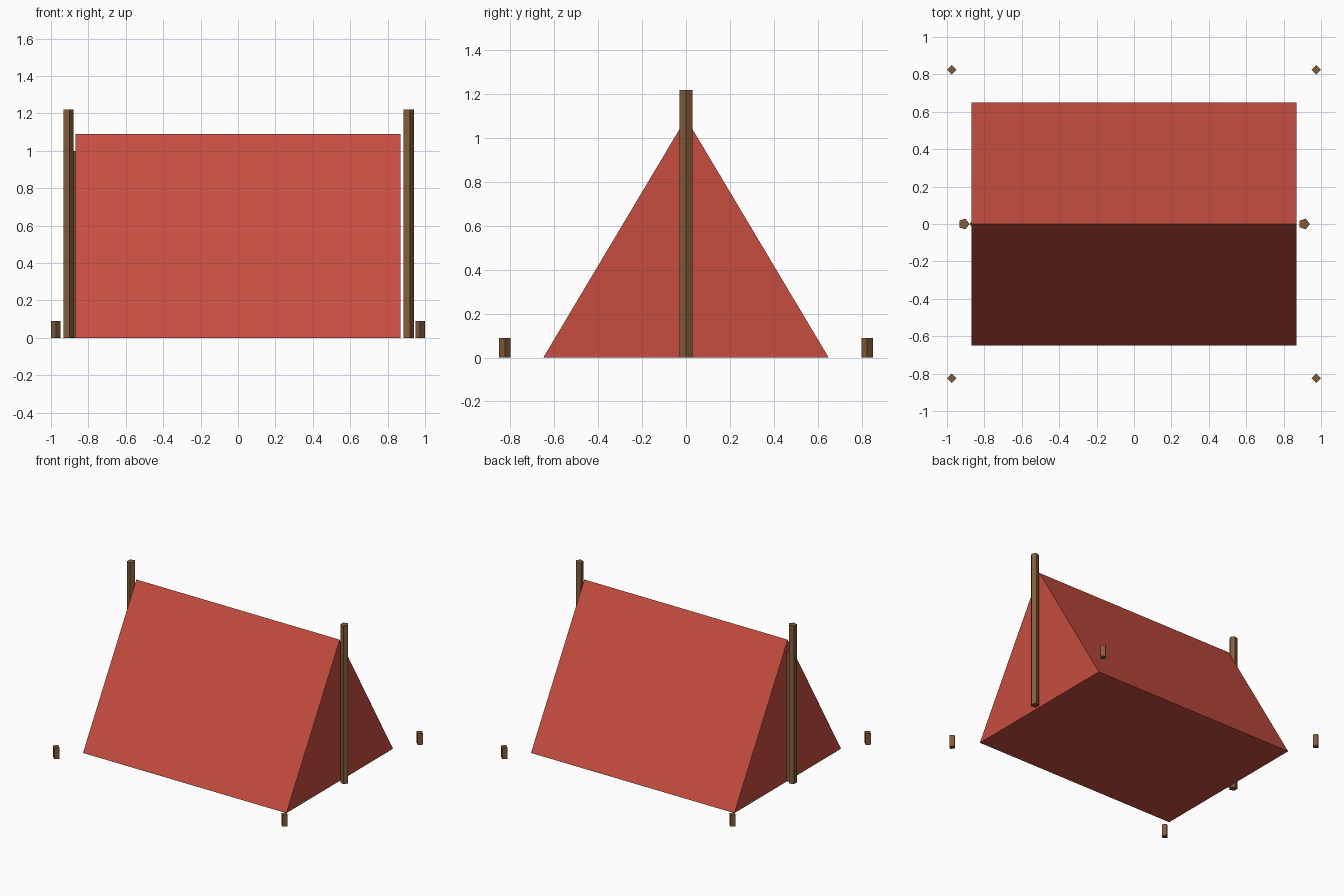
import bpy
import bmesh
import math

cube = bpy.data.objects.get("Cube")
if cube:
    bpy.data.objects.remove(cube, do_unlink=True)


def make_material(name, color):
    mat = bpy.data.materials.new(name)
    mat.use_nodes = True
    mat.diffuse_color = (*color, 1)
    mat.node_tree.nodes["Principled BSDF"].inputs["Base Color"].default_value = (*color, 1)
    return mat


red_canvas = make_material("red canvas", (0.57, 0.075, 0.05))
brown_wood = make_material("brown wood", (0.23, 0.107, 0.04))


def prism(name, outline, direction, mat):
    """Extrude a closed outline along a direction into a solid."""
    bm = bmesh.new()
    face = bm.faces.new([bm.verts.new(p) for p in outline])
    result = bmesh.ops.extrude_face_region(bm, geom=[face], use_keep_orig=True)
    moved = [g for g in result["geom"] if isinstance(g, bmesh.types.BMVert)]
    bmesh.ops.translate(bm, verts=moved, vec=direction)
    bmesh.ops.recalc_face_normals(bm, faces=bm.faces[:])
    mesh = bpy.data.meshes.new(name)
    bm.to_mesh(mesh)
    bm.free()
    mesh.materials.append(mat)
    obj = bpy.data.objects.new(name, mesh)
    bpy.context.collection.objects.link(obj)
    return obj


def post(name, x, y, radius, height, sides):
    """Upright post with one corner pointing along +x."""
    angles = [2 * math.pi * i / sides for i in range(sides)]
    ring = [(x + radius * math.cos(a), y + radius * math.sin(a), 0) for a in angles]
    return prism(name, ring, (0, 0, height), brown_wood)


# Canvas body: closed triangular prism with a floor
half_length, half_width, ridge = 0.868, 0.65, 1.09
triangle = [(-half_length, -half_width, 0),
            (-half_length, half_width, 0),
            (-half_length, 0, ridge)]
prism("tent_canvas", triangle, (2 * half_length, 0, 0), red_canvas)

# Five-sided end poles and four-sided ground pegs
for side, sx in (("left", 1), ("right", -1)):
    post(side + "_pole", sx * 0.91, 0, 0.03, 1.22, 5)
    for end, sy in (("front", -1), ("back", 1)):
        post(end + "_" + side + "_peg", sx * 0.974, sy * 0.825, 0.026, 0.09, 4)

# Thin door seam on the right end
post("door_seam", -half_length, 0, 0.012, 1.0, 4)
